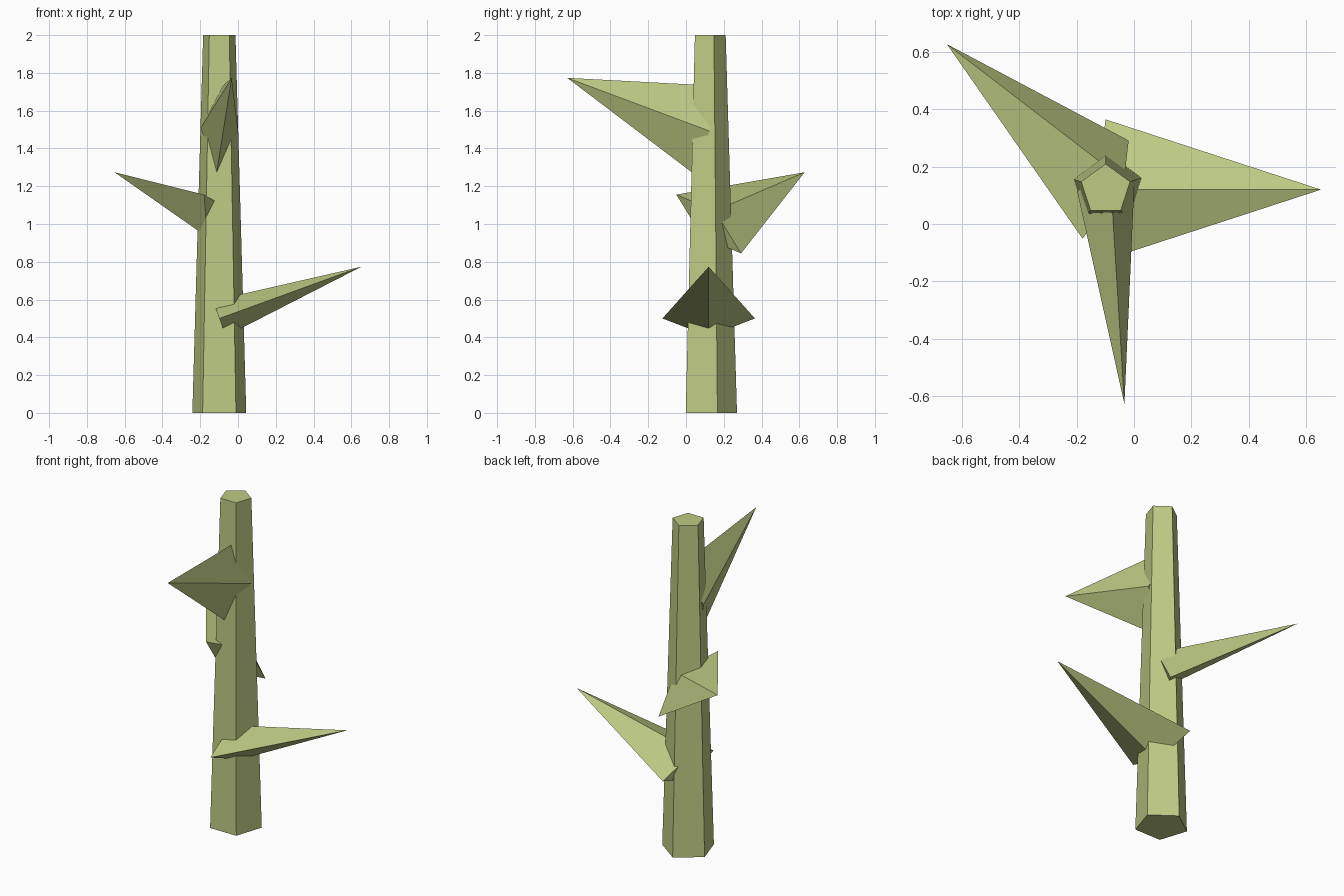
import bpy
import math
from mathutils import Vector, Matrix

if "Cube" in bpy.data.objects:
    bpy.data.objects.remove(bpy.data.objects["Cube"])

CX, CY = -0.099, 0.12          # trunk axis
HEIGHT = 2.0

bark = bpy.data.materials.new("pale_olive_green")
bark.diffuse_color = (0.51, 0.59, 0.23, 1.0)
bark.use_nodes = True
bark.node_tree.nodes["Principled BSDF"].inputs["Base Color"].default_value = bark.diffuse_color


def ring(sides, rx, ry, z):
    """Ring of points around z, first corner on +y."""
    steps = [math.pi / 2 + math.tau * i / sides for i in range(sides)]
    return [Vector((rx * math.cos(a), ry * math.sin(a), z)) for a in steps]


def add_object(name, verts, faces, matrix):
    mesh = bpy.data.meshes.new(name)
    mesh.from_pydata([matrix @ v for v in verts], [], faces)
    mesh.materials.append(bark)
    obj = bpy.data.objects.new(name, mesh)
    bpy.context.collection.objects.link(obj)
    return obj


# Trunk: tapered five-sided prism
n = 5
verts = ring(n, 0.15, 0.15, 0) + ring(n, 0.09, 0.09, HEIGHT)
faces = [(i, (i + 1) % n, n + (i + 1) % n, n + i) for i in range(n)]
faces += [tuple(reversed(range(n))), tuple(range(n, 2 * n))]
add_object("trunk", verts, faces, Matrix.Translation((CX, CY, 0)))

# Thorns: flattened four-sided spikes, spiralling up by the golden angle
LENGTH, TILT = 0.8, math.radians(20)
n = 4
spike_verts = ring(n, 0.1, 0.245, 0) + [Vector((0, 0, LENGTH))]
spike_faces = [(i, (i + 1) % n, n) for i in range(n)] + [tuple(reversed(range(n)))]
for k in range(3):
    a = math.radians(137.5 * k)
    direction = Vector((math.cos(a) * math.cos(TILT),
                        math.sin(a) * math.cos(TILT),
                        math.sin(TILT)))
    turn = Vector((0, 0, 1)).rotation_difference(direction).to_matrix().to_4x4()
    place = Matrix.Translation((CX, CY, 0.5 + 0.5 * k))
    add_object(f"thorn_{k + 1}", spike_verts, spike_faces, place @ turn)
